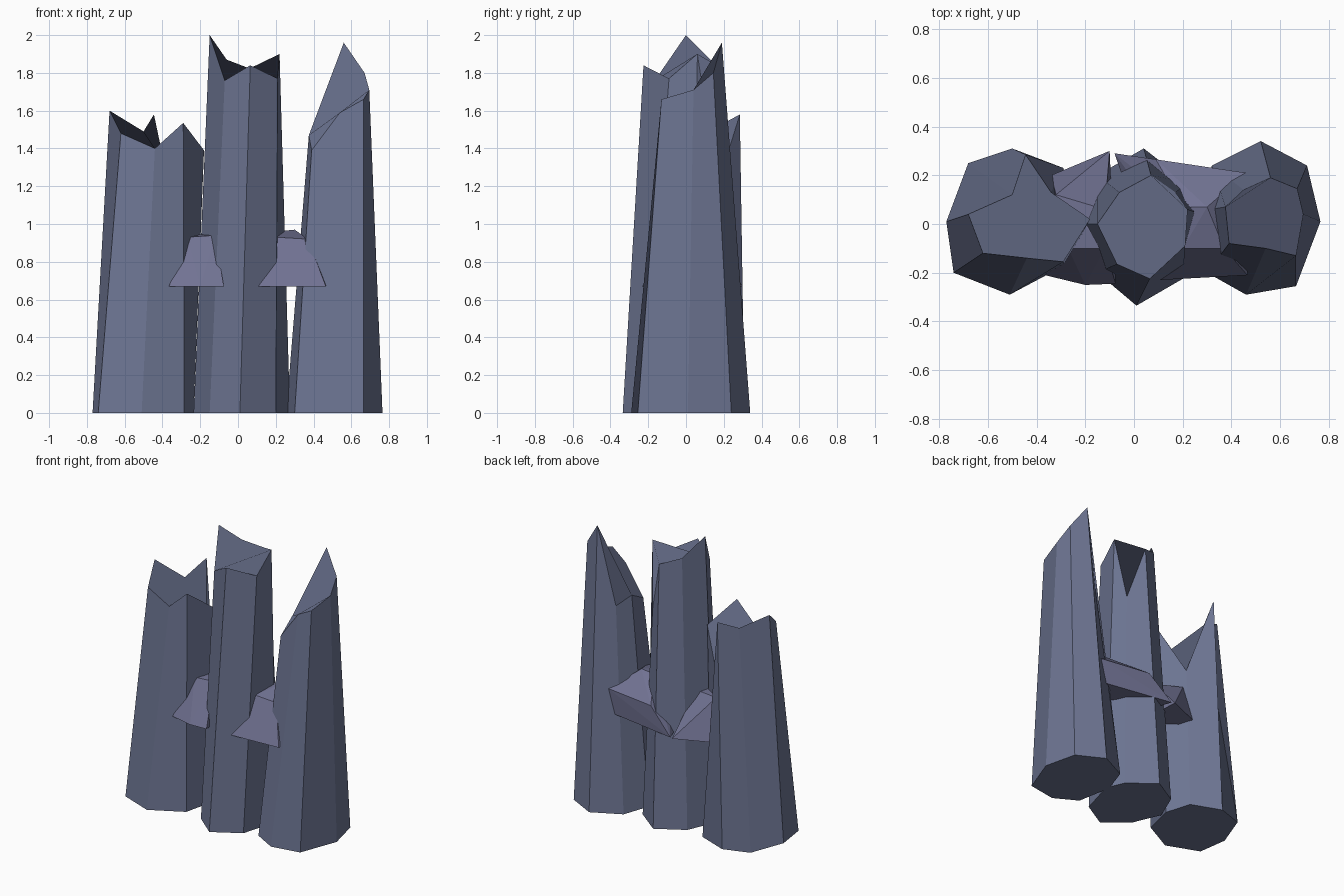
import bpy, bmesh
from mathutils import Vector

if "Cube" in bpy.data.objects:
    bpy.data.objects.remove(bpy.data.objects["Cube"])


def material(name, rgb):
    m = bpy.data.materials.new(name)
    m.diffuse_color = (*rgb, 1)
    m.use_nodes = True
    m.node_tree.nodes["Principled BSDF"].inputs["Base Color"].default_value = m.diffuse_color
    return m


slate = material("slate_blue", (0.15, 0.175, 0.285))
violet = material("violet_slate", (0.165, 0.17, 0.29))


def finish(bm, name, mat):
    bmesh.ops.recalc_face_normals(bm, faces=bm.faces)
    mesh = bpy.data.meshes.new(name)
    bm.to_mesh(mesh)
    bm.free()
    mesh.materials.append(mat)
    obj = bpy.data.objects.new(name, mesh)
    bpy.context.collection.objects.link(obj)


def pillar(name, base, rim):
    """Eight-sided tapering column with a jagged one-piece cap."""
    bm = bmesh.new()
    lo = [bm.verts.new((x, y, 0)) for x, y in base]
    hi = [bm.verts.new(p) for p in rim]
    n = len(lo)
    for i in range(n):
        j = (i + 1) % n
        bm.faces.new((lo[i], lo[j], hi[j], hi[i]))
    bm.faces.new(lo[::-1])
    bm.faces.new(hi)
    finish(bm, name, slate)


def chunk(name, floor, crown):
    """Angular rock wedged between columns, flat underneath."""
    bm = bmesh.new()
    pts = [Vector((x, y, 0.67)) for x, y in floor] + [Vector(p) for p in crown]
    for p in pts:
        bm.verts.new(p)
    out = bmesh.ops.convex_hull(bm, input=bm.verts)
    loose = [g for g in out["geom_interior"] if isinstance(g, bmesh.types.BMVert)]
    bmesh.ops.delete(bm, geom=loose, context="VERTS")
    bmesh.ops.dissolve_limit(bm, angle_limit=0.05, verts=bm.verts, edges=bm.edges)
    finish(bm, name, violet)


# Columns, counter-clockwise from the left side
pillar("left_pillar",
       [(-.77, .01), (-.74, -.20), (-.51, -.29), (-.285, -.17),
        (-.235, .05), (-.29, .23), (-.50, .31), (-.68, .25)],
       [(-.68, .04, 1.60), (-.62, -.12, 1.48), (-.44, -.14, 1.40), (-.29, -.155, 1.535),
        (-.18, .02, 1.39), (-.34, .13, 1.08), (-.445, .285, 1.58), (-.50, .12, 1.49)])
pillar("middle_pillar",
       [(-.235, 0), (-.15, -.20), (.01, -.335), (.20, -.225),
        (.275, .04), (.22, .17), (.04, .31), (-.15, .20)],
       [(-.15, 0, 2.0), (-.07, -.165, 1.76), (.065, -.225, 1.84), (.21, -.09, 1.77),
        (.22, .06, 1.90), (.17, .13, 1.45), (.07, .20, 1.82), (-.06, .13, 1.87)])
pillar("right_pillar",
       [(.255, .05), (.30, -.20), (.46, -.29), (.665, -.255),
        (.765, .01), (.71, .24), (.52, .34), (.32, .24)],
       [(.375, .07, 1.47), (.39, -.08, 1.39), (.54, -.10, 1.59), (.665, -.13, 1.66),
        (.695, .04, 1.71), (.67, .145, 1.80), (.56, .19, 1.96), (.45, .14, 1.40)])

# Ledges bridging the gaps
chunk("left_ledge",
      [(-.365, -.21), (-.20, -.25), (-.075, -.245), (-.10, .30), (-.34, .20)],
      [(-.27, -.10, .93), (-.12, -.10, .94), (-.12, .06, .93), (-.32, .12, .95)])
chunk("right_ledge",
      [(.10, -.23), (.465, -.21), (.45, .20), (-.08, .29)],
      [(.20, -.10, .93), (.37, -.10, .92), (.30, .07, .97), (.20, .07, .96),
       (.46, .21, .84), (.09, .265, .84)])
